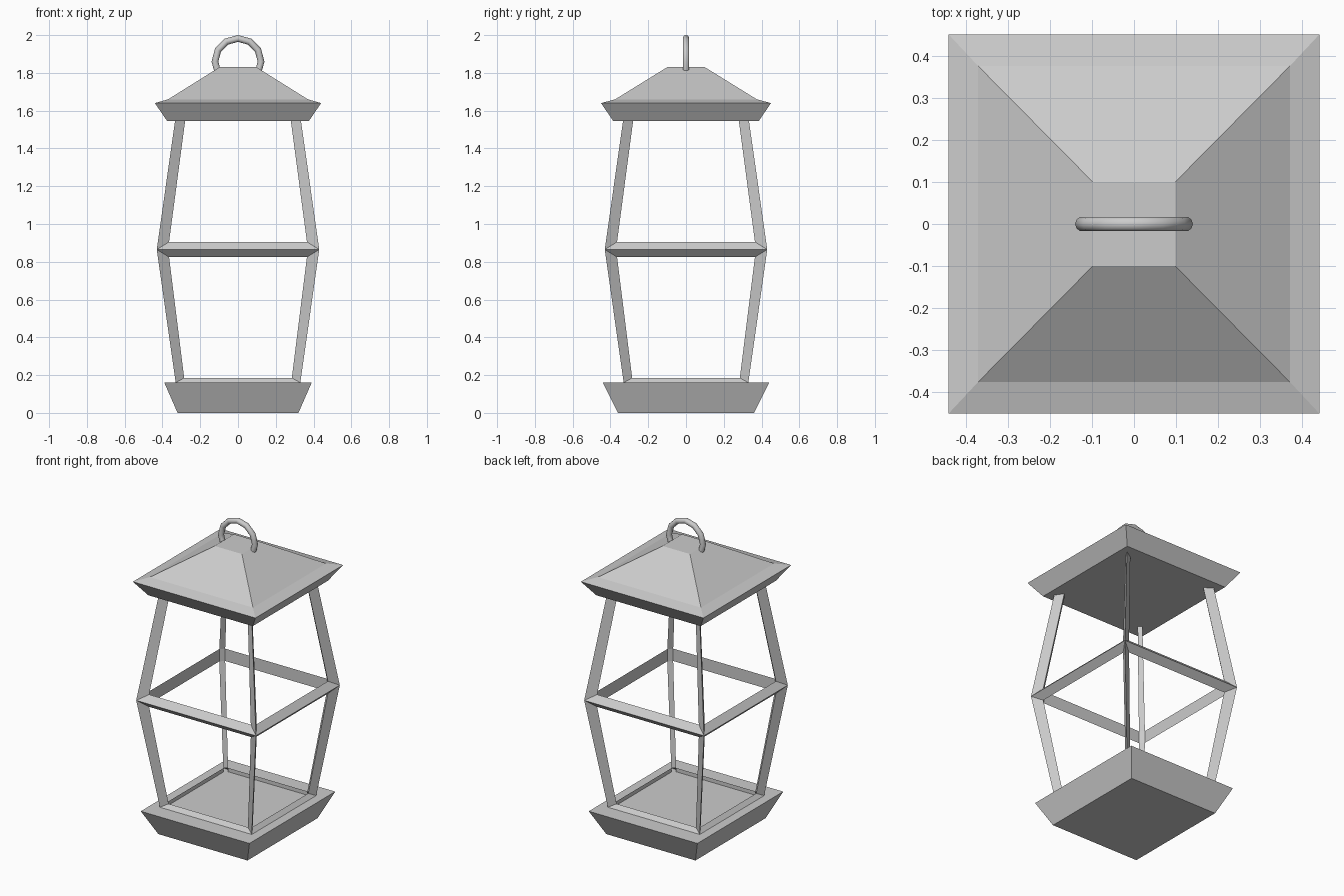
import bpy, bmesh
from math import radians, pi
from mathutils import Vector, Matrix

if "Cube" in bpy.data.objects:
    bpy.data.objects.remove(bpy.data.objects["Cube"])


def make_object(name, bm):
    bmesh.ops.remove_doubles(bm, verts=bm.verts, dist=1e-4)
    bmesh.ops.recalc_face_normals(bm, faces=bm.faces)
    mesh = bpy.data.meshes.new(name)
    bm.to_mesh(mesh)
    bm.free()
    obj = bpy.data.objects.new(name, mesh)
    bpy.context.collection.objects.link(obj)
    return obj


def stacked_rects(name, levels):
    """Solid made of rectangles (half x, half y, z) joined bottom to top."""
    bm = bmesh.new()
    rings = [[bm.verts.new((sx * hx, sy * hy, z))
              for sx, sy in ((-1, -1), (1, -1), (1, 1), (-1, 1))]
             for hx, hy, z in levels]
    for a, b in zip(rings, rings[1:]):
        for i in range(4):
            j = (i + 1) % 4
            bm.faces.new((a[i], a[j], b[j], b[i]))
    bm.faces.new(rings[0][::-1])
    bm.faces.new(rings[-1])
    return make_object(name, bm)


# Flared base and hipped roof with eaves
stacked_rects("base", [(0.32, 0.36, 0), (0.39, 0.44, 0.16)])
stacked_rects("roof", [(0.375, 0.385, 1.545), (0.44, 0.45, 1.64),
                       (0.37, 0.375, 1.66), (0.098, 0.10, 1.83)])

# Open cage: bevelled panel frames, one side repeated around z
bm = bmesh.new()


def quad(*points):
    bm.faces.new([bm.verts.new(p) for p in points])


def pair(x, y, z):
    return Vector((-x, -y, z)), Vector((x, -y, z))


foot, waist, head = pair(0.33, 0.33, 0.16), pair(0.43, 0.43, 0.865), pair(0.33, 0.33, 1.57)
low = pair(0.285, 0.305, 0.185), pair(0.365, 0.39, 0.825)
high = pair(0.365, 0.39, 0.905), pair(0.28, 0.30, 1.545)
quarter = Matrix.Rotation(pi / 2, 3, 'Z')

for k in range(4):
    rot = Matrix.Rotation(k * pi / 2, 3, 'Z')

    def add(*points):
        quad(*[rot @ p for p in points])

    for (o0, o1), (i0, i1) in (((foot, waist), low), ((waist, head), high)):
        # Outer bevels of the panel
        add(o0[0], o0[1], i0[1], i0[0])
        add(o0[1], o1[1], i1[1], i0[1])
        add(o1[1], o1[0], i1[0], i1[1])
        add(o1[0], o0[0], i0[0], i1[0])
        # Inner face of the corner post
        add(i0[1], i1[1], quarter @ i1[0], quarter @ i0[0])
    # Inner face of the waist rail and its corner
    add(low[1][0], low[1][1], high[0][1], high[0][0])
    add(low[1][1], quarter @ low[1][0], quarter @ high[0][0], high[0][1])
    # Inner faces of foot and head rails, sunk into base and roof
    for rim, dz in ((low[0], -0.03), (high[1], 0.03)):
        d = Vector((0, 0, dz))
        add(rim[0], rim[1], rim[1] + d, rim[0] + d)
make_object("cage_frame", bm)

# Carrying ring, cut off inside the roof
bpy.ops.mesh.primitive_torus_add(major_segments=12, minor_segments=10,
                                 major_radius=0.122, minor_radius=0.018,
                                 location=(0, 0, 1.86), rotation=(radians(90), 0, 0))
ring = bpy.context.object
ring.name = "handle_ring"
bpy.ops.object.transform_apply(location=True, rotation=True, scale=True)
bm = bmesh.new()
bm.from_mesh(ring.data)
cut = bmesh.ops.bisect_plane(bm, geom=bm.verts[:] + bm.edges[:] + bm.faces[:],
                             plane_co=(0, 0, 1.80), plane_no=(0, 0, 1), clear_inner=True)
bmesh.ops.holes_fill(bm, edges=[e for e in bm.edges if e.is_boundary], sides=0)
bm.to_mesh(ring.data)
bm.free()
bpy.ops.object.shade_smooth_by_angle(angle=radians(40))
